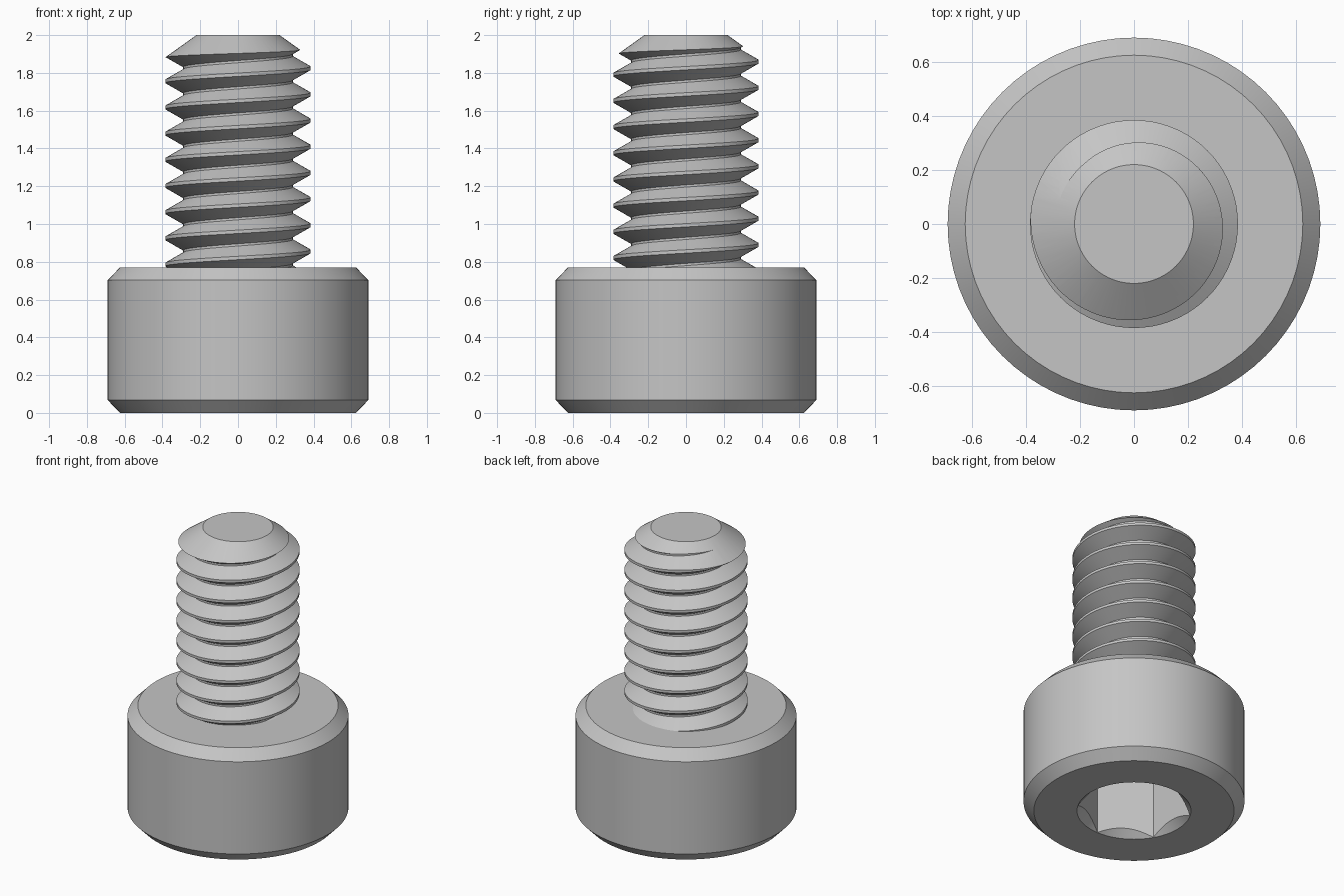
import bpy, bmesh, math

SEG = 72
PITCH = 0.1386
ROOT, CREST = 0.29, 0.385

if "Cube" in bpy.data.objects:
    bpy.data.objects.remove(bpy.data.objects["Cube"], do_unlink=True)

steel = bpy.data.materials.new("grey steel")
steel.use_nodes = True
steel.diffuse_color = (0.56, 0.56, 0.56, 1)
steel.node_tree.nodes["Principled BSDF"].inputs["Base Color"].default_value = (0.56, 0.56, 0.56, 1)


def finish(bm, name):
    bmesh.ops.recalc_face_normals(bm, faces=bm.faces)
    mesh = bpy.data.meshes.new(name)
    bm.to_mesh(mesh)
    bm.free()
    mesh.materials.append(steel)
    obj = bpy.data.objects.new(name, mesh)
    bpy.context.collection.objects.link(obj)
    return obj


def polar(r, a, z):
    return (r * math.cos(a), r * math.sin(a), z)


def lathe(name, profile, sides=SEG, turn=0.0):
    """Revolve (radius, height) points that start and end on the axis."""
    bm = bmesh.new()
    rings = []
    for r, z in profile:
        if r == 0:
            rings.append([bm.verts.new((0, 0, z))] * sides)
        else:
            rings.append([bm.verts.new(polar(r, turn + math.tau * i / sides, z))
                          for i in range(sides)])
    for low, high in zip(rings, rings[1:]):
        for i in range(sides):
            j = (i + 1) % sides
            corners = dict.fromkeys((low[i], low[j], high[j], high[i]))
            bm.faces.new(list(corners))
    return finish(bm, name)


def boolean(target, cutter, operation):
    mod = target.modifiers.new("cut", 'BOOLEAN')
    mod.operation, mod.solver, mod.object = operation, 'EXACT', cutter
    bpy.context.view_layer.objects.active = target
    bpy.ops.object.modifier_apply(modifier=mod.name)
    bpy.data.objects.remove(cutter, do_unlink=True)


def smooth(obj):
    bpy.ops.object.select_all(action='DESELECT')
    obj.select_set(True)
    bpy.context.view_layer.objects.active = obj
    bpy.ops.object.shade_smooth_by_angle(angle=math.radians(25))


# Chamfered head with a conical lead-in to the socket
head = lathe("head", [(0, 0.356), (0.356, 0), (0.625, 0), (0.69, 0.068),
                      (0.69, 0.703), (0.625, 0.77), (0, 0.77)])

# Hexagonal socket, corners towards front and back
socket = lathe("socket_cutter", [(0, -0.1), (0.355, -0.1), (0.355, 0.42), (0, 0.42)],
               sides=6, turn=math.pi / 6)
boolean(head, socket, 'DIFFERENCE')
smooth(head)

# Threaded shank: one tooth profile swept along a right-handed helix
tooth = [(ROOT, -0.0633), (CREST, -0.009), (CREST, 0.009), (ROOT, 0.0633),
         (ROOT, PITCH - 0.0633)]
start, turns = 1.825 - 10 * PITCH, 13
bm = bmesh.new()
columns = [[bm.verts.new(polar(r, math.tau * (i % SEG) / SEG, start + PITCH * i / SEG + dz))
            for r, dz in tooth] for i in range(turns * SEG + 1)]
for a, b in zip(columns, columns[1:]):
    for k in range(len(tooth) - 1):
        bm.faces.new((a[k], b[k], b[k + 1], a[k + 1]))
bmesh.ops.remove_doubles(bm, verts=bm.verts, dist=0.0005)

# Close both ends of the helix with fans
rims = [e for e in bm.edges if e.is_boundary]
caps = [bm.verts.new((0, 0, z)) for z in (start, start + turns * PITCH)]
for e in rims:
    bm.faces.new((e.verts[0], e.verts[1], caps[e.verts[0].co.z > 1.3]))
shank = finish(bm, "threaded_shank")

# Trim the thread to length with a tapered tip
blank = lathe("tip_cutter", [(0, 0.6), (0.45, 0.6), (0.45, 1.836), (0.22, 2), (0, 2)])
boolean(shank, blank, 'INTERSECT')
smooth(shank)
